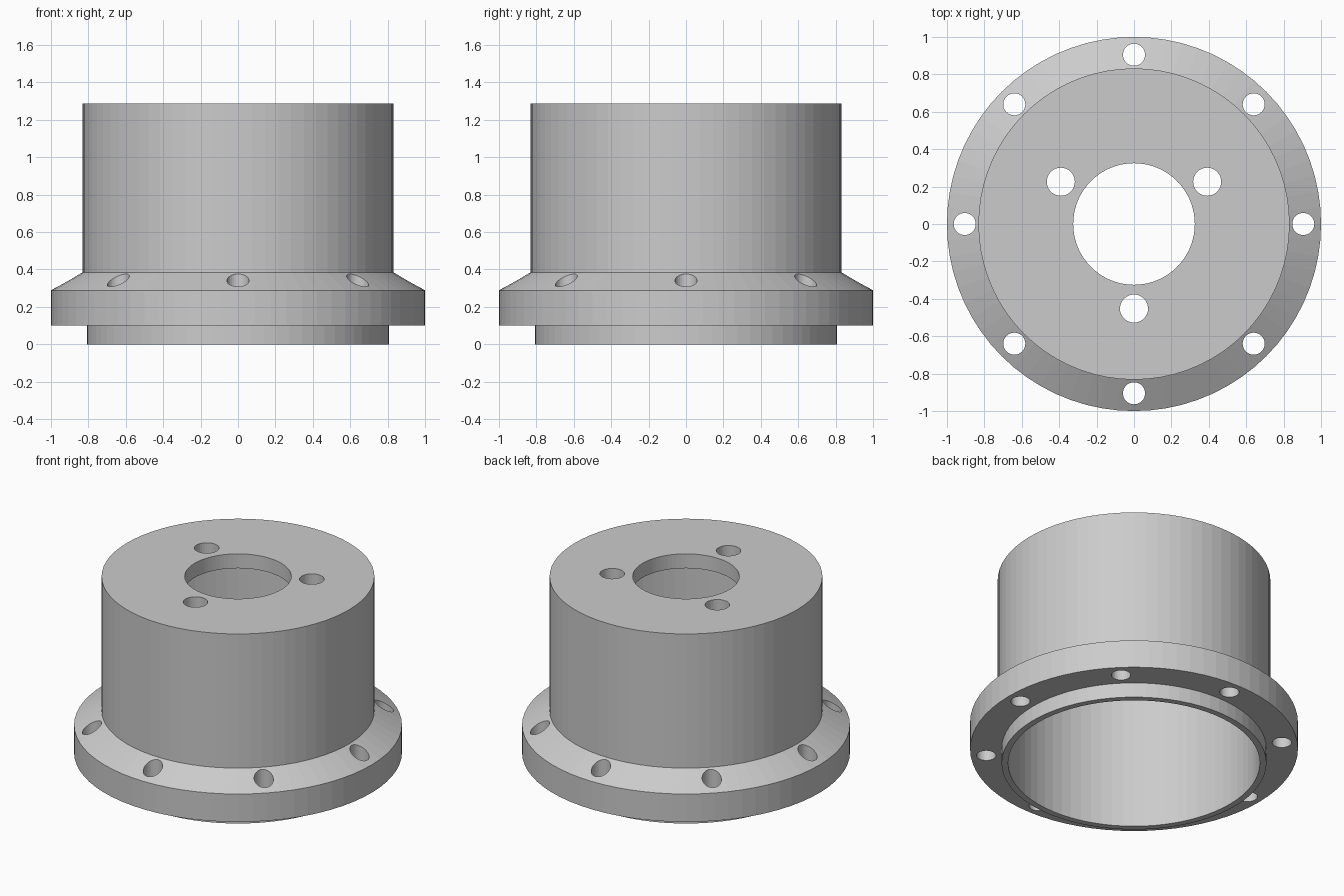
import bpy, bmesh
from math import radians, cos, sin, tau
from mathutils import Matrix

if "Cube" in bpy.data.objects:
    bpy.data.objects.remove(bpy.data.objects["Cube"])

SEGMENTS = 72

# Half cross-section (radius, height) of the hollow flanged hub
PROFILE = [
    (0.325, 1.287), (0.832, 1.287), (0.832, 0.384),   # top plate and outer wall
    (1.0, 0.288), (1.0, 0.10),                        # sloped flange
    (0.808, 0.10), (0.808, 0.0), (0.768, 0.0),        # locating lip
    (0.768, 1.19), (0.325, 1.19),                     # inner wall and ceiling
]


def make_object(name, bm):
    bmesh.ops.recalc_face_normals(bm, faces=bm.faces)
    mesh = bpy.data.meshes.new(name)
    bm.to_mesh(mesh)
    bm.free()
    obj = bpy.data.objects.new(name, mesh)
    bpy.context.collection.objects.link(obj)
    return obj


def lathe(name, profile):
    bm = bmesh.new()
    rings = [[bm.verts.new((r * cos(tau * i / SEGMENTS), r * sin(tau * i / SEGMENTS), z))
              for r, z in profile] for i in range(SEGMENTS)]
    n = len(profile)
    for i in range(SEGMENTS):
        a, b = rings[i], rings[(i + 1) % SEGMENTS]
        for j in range(n):
            k = (j + 1) % n
            bm.faces.new((a[j], b[j], b[k], a[k]))
    return make_object(name, bm)


def add_drills(bm, count, start, circle, radius, z0, z1):
    for i in range(count):
        a = radians(start) + tau * i / count
        bmesh.ops.create_cone(
            bm, cap_ends=True, segments=32, radius1=radius, radius2=radius, depth=z1 - z0,
            matrix=Matrix.Translation((circle * cos(a), circle * sin(a), (z0 + z1) / 2)))


hub = lathe("flanged_hub", PROFILE)

# Eight flange bolt holes and three top plate holes
bm = bmesh.new()
add_drills(bm, 8, 0, 0.905, 0.059, 0.0, 0.6)
add_drills(bm, 3, 30, 0.452, 0.075, 1.1, 1.4)
drills = make_object("hole_cutter", bm)
drills.hide_render = True

cut = hub.modifiers.new("holes", 'BOOLEAN')
cut.operation = 'DIFFERENCE'
cut.solver = 'EXACT'
cut.object = drills

# Apply the cut and drop the cutter
bpy.context.view_layer.objects.active = hub
hub.select_set(True)
bpy.ops.object.modifier_apply(modifier=cut.name)
bpy.data.objects.remove(drills)
